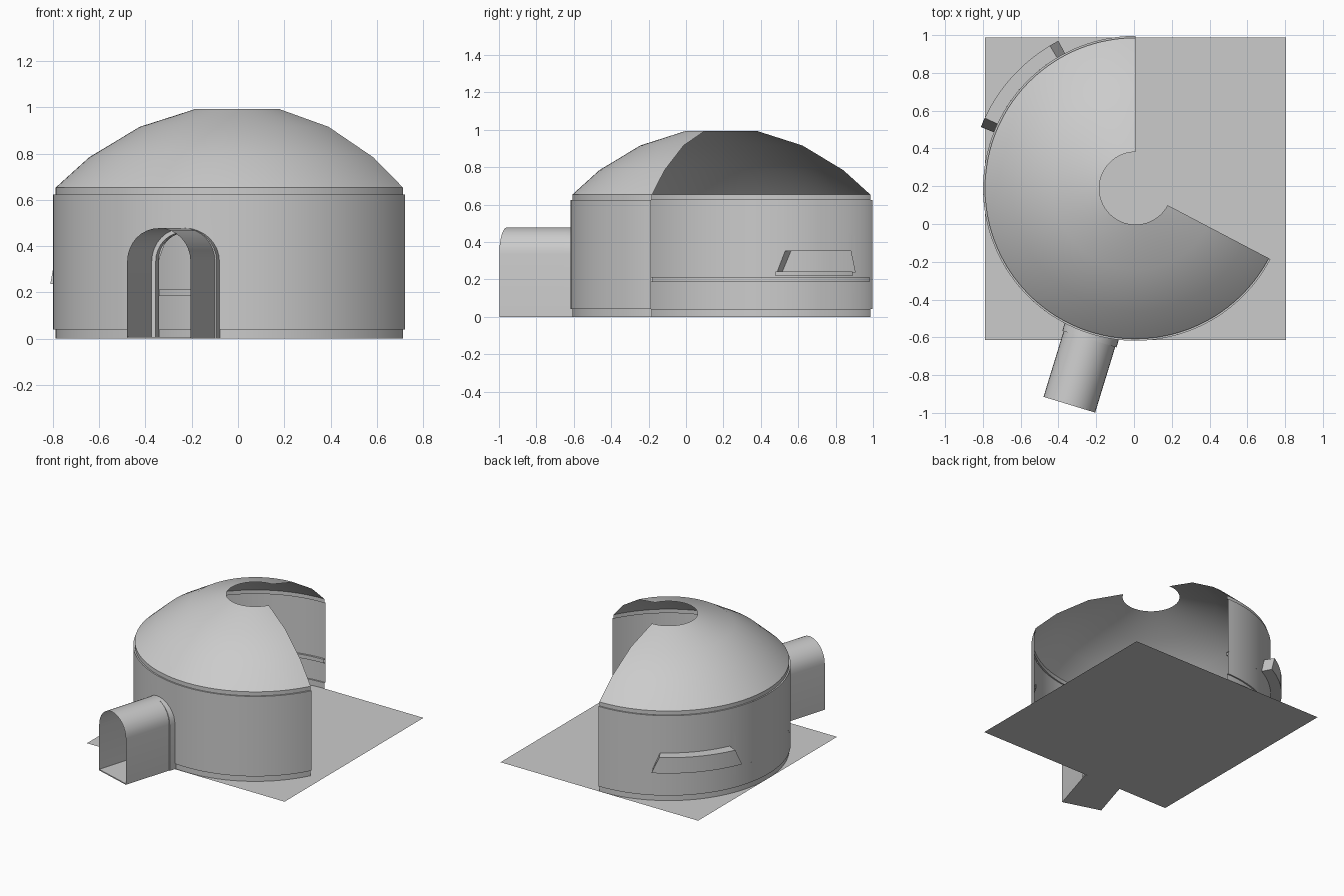
import bpy
import bmesh
from math import sin, cos, asin, radians, degrees, pi, sqrt

if "Cube" in bpy.data.objects:
    bpy.data.objects.remove(bpy.data.objects["Cube"])

CX, CY = 0.008, 0.189              # centre of the round room
R_WALL, R_TRIM = 0.807, 0.797
START, END = 90, 332.3             # the wall leaves an open wedge
WIN_MID, WIN_HALF, WIN_TOP_HALF = 138, 20.4, 17
WIN_LOW, WIN_HIGH, R_WIN = 0.237, 0.352, 0.881
DOOR, DOOR_HALF, SPRING = 253, 0.125, 0.335
DOOR_ANGLE = degrees(asin(DOOR_HALF / R_WALL))

gray = bpy.data.materials.new("light_gray")
gray.use_nodes = True
gray.diffuse_color = (0.6, 0.6, 0.6, 1)
gray.node_tree.nodes["Principled BSDF"].inputs["Base Color"].default_value = (0.6, 0.6, 0.6, 1)


def finish(name, bm):
    bmesh.ops.remove_doubles(bm, verts=bm.verts, dist=0.0002)
    mesh = bpy.data.meshes.new(name)
    bm.to_mesh(mesh)
    bm.free()
    mesh.materials.append(gray)
    obj = bpy.data.objects.new(name, mesh)
    bpy.context.collection.objects.link(obj)
    bpy.ops.object.select_all(action="DESELECT")
    obj.select_set(True)
    bpy.context.view_layer.objects.active = obj
    bpy.ops.object.shade_smooth_by_angle(angle=radians(30))
    return obj


def polar(angle, r, z):
    a = radians(angle)
    return (CX + r * cos(a), CY + r * sin(a), z)


def ruled(bm, a0, a1, low, high, extra=()):
    """Strip between two (radius, height) functions of the angle."""
    n = max(2, round((a1 - a0) / 2.7))
    angles = sorted([a0 + (a1 - a0) * i / n for i in range(n + 1)] + list(extra))
    rows = [(bm.verts.new(polar(a, *low(a))), bm.verts.new(polar(a, *high(a)))) for a in angles]
    for (p0, q0), (p1, q1) in zip(rows, rows[1:]):
        bm.faces.new((p0, p1, q1, q0))


def at(r, z):
    return lambda a: (r, z)


def window_top(a):
    t = (WIN_HALF - abs(a - WIN_MID)) / (WIN_HALF - WIN_TOP_HALF)
    return WIN_LOW + (WIN_HIGH - WIN_LOW) * max(0, min(1, t))


def door_top(a):
    u = R_WALL * sin(radians(a - DOOR))
    return SPRING + sqrt(max(0, DOOR_HALF ** 2 - u * u))


# Curved wall, with gaps for the window and the door
win_a, win_b = WIN_MID - WIN_HALF, WIN_MID + WIN_HALF
door_a, door_b = DOOR - DOOR_ANGLE, DOOR + DOOR_ANGLE
corners = (WIN_MID - WIN_TOP_HALF, WIN_MID + WIN_TOP_HALF)
BASE, TOP, EAVE = 0.041, 0.624, 0.653
bm = bmesh.new()
for a, b in ((START, win_a), (win_b, door_a), (door_b, END)):
    ruled(bm, a, b, at(R_WALL, BASE), at(R_WALL, TOP))
ruled(bm, win_a, win_b, at(R_WALL, BASE), at(R_WALL, WIN_LOW), corners)
ruled(bm, win_a, win_b, lambda a: (R_WALL, window_top(a)), at(R_WALL, TOP), corners)
ruled(bm, door_a, door_b, lambda a: (R_WALL, door_top(a)), at(R_WALL, TOP))
finish("curved_wall", bm)

# Recessed trim at the foot and the head of the wall
bm = bmesh.new()
for a, b in ((START, door_a), (door_b, END)):
    ruled(bm, a, b, at(R_TRIM, 0), at(R_TRIM, BASE))
    ruled(bm, a, b, at(R_TRIM, BASE), at(R_WALL, BASE))
finish("base_trim", bm)
bm = bmesh.new()
ruled(bm, START, END, at(R_WALL, TOP), at(R_TRIM, TOP))
ruled(bm, START, END, at(R_TRIM, TOP), at(R_TRIM, EAVE))
finish("eave_trim", bm)

# Dome roof with an open round top
bm = bmesh.new()
profile = [(R_TRIM, EAVE), (0.652, 0.784), (0.433, 0.916), (0.192, 0.993)]
for p, q in zip(profile, profile[1:]):
    ruled(bm, START, END, at(*p), at(*q))
roof = finish("dome_roof", bm)
roof.data.shade_smooth()

# Projecting bay window, open towards the room
bm = bmesh.new()
ruled(bm, win_a, win_b, at(R_WIN, WIN_LOW), lambda a: (R_WIN, window_top(a)), corners)
ruled(bm, win_a, win_b, lambda a: (R_WIN, window_top(a)),
      lambda a: (R_WALL, window_top(a)), corners)
ruled(bm, win_a, win_b, at(R_WALL, WIN_LOW), at(R_WIN, WIN_LOW), corners)
finish("bay_window", bm)


# Thin ledges on the inside of the wall
def ledge(name, spans, r, z0, z1):
    bm = bmesh.new()
    for a, b in spans:
        ruled(bm, a, b, at(r, z1), at(R_WALL, z1))
        ruled(bm, a, b, at(r, z0), at(r, z1))
        ruled(bm, a, b, at(R_WALL, z0), at(r, z0))
    bmesh.ops.reverse_faces(bm, faces=bm.faces)
    finish(name, bm)


ledge("inner_rail", ((START, door_a), (door_b, END)), 0.793, 0.185, 0.213)
ledge("window_sill", ((win_a, win_b),), 0.79, 0.217, 0.241)


# Entrance tunnel: arches placed along the door direction
def door_point(u, d, z):
    a = radians(DOOR)
    return (CX + d * cos(a) - u * sin(a), CY + d * sin(a) + u * cos(a), z)


def arch(bm, half, d):
    pts = [(half, 0)]
    rise = min(half, 0.143)
    for i in range(17):
        t = pi * i / 16
        pts.append((half * cos(t), SPRING + rise * sin(t)))
    pts.append((-half, 0))
    return [bm.verts.new(door_point(u, d, z)) for u, z in pts]


def loft(name, stations):
    bm = bmesh.new()
    rings = [arch(bm, half, d) for half, d in stations]
    for r0, r1 in zip(rings, rings[1:]):
        for i in range(len(r0) - 1):
            bm.faces.new((r0[i], r0[i + 1], r1[i + 1], r1[i]))
    bmesh.ops.reverse_faces(bm, faces=bm.faces)
    finish(name, bm)


TUNNEL, ROOT, MOUTH = 0.143, 0.835, 1.198
loft("entrance_tunnel", ((TUNNEL, ROOT), (TUNNEL, MOUTH)))
loft("door_frame", ((DOOR_HALF, 0.785), (DOOR_HALF, ROOT), (0.15, ROOT), (0.15, 0.785)))


# Flat floors
def slab(name, points, thickness):
    bm = bmesh.new()
    face = bm.faces.new([bm.verts.new(p) for p in points])
    if thickness:
        new = bmesh.ops.extrude_face_region(bm, geom=[face])["geom"]
        moved = [v for v in new if isinstance(v, bmesh.types.BMVert)]
        bmesh.ops.translate(bm, verts=moved, vec=(0, 0, thickness))
        bmesh.ops.recalc_face_normals(bm, faces=bm.faces)
    finish(name, bm)


slab("ground_floor", [(CX + sx * 0.797, 0.187 + sy * 0.8, 0)
                      for sx, sy in ((-1, -1), (1, -1), (1, 1), (-1, 1))], 0)
slab("tunnel_floor", [door_point(u, d, 0) for u, d in
                      ((-TUNNEL, 0.8), (TUNNEL, 0.8), (TUNNEL, MOUTH), (-TUNNEL, MOUTH))], 0.008)
